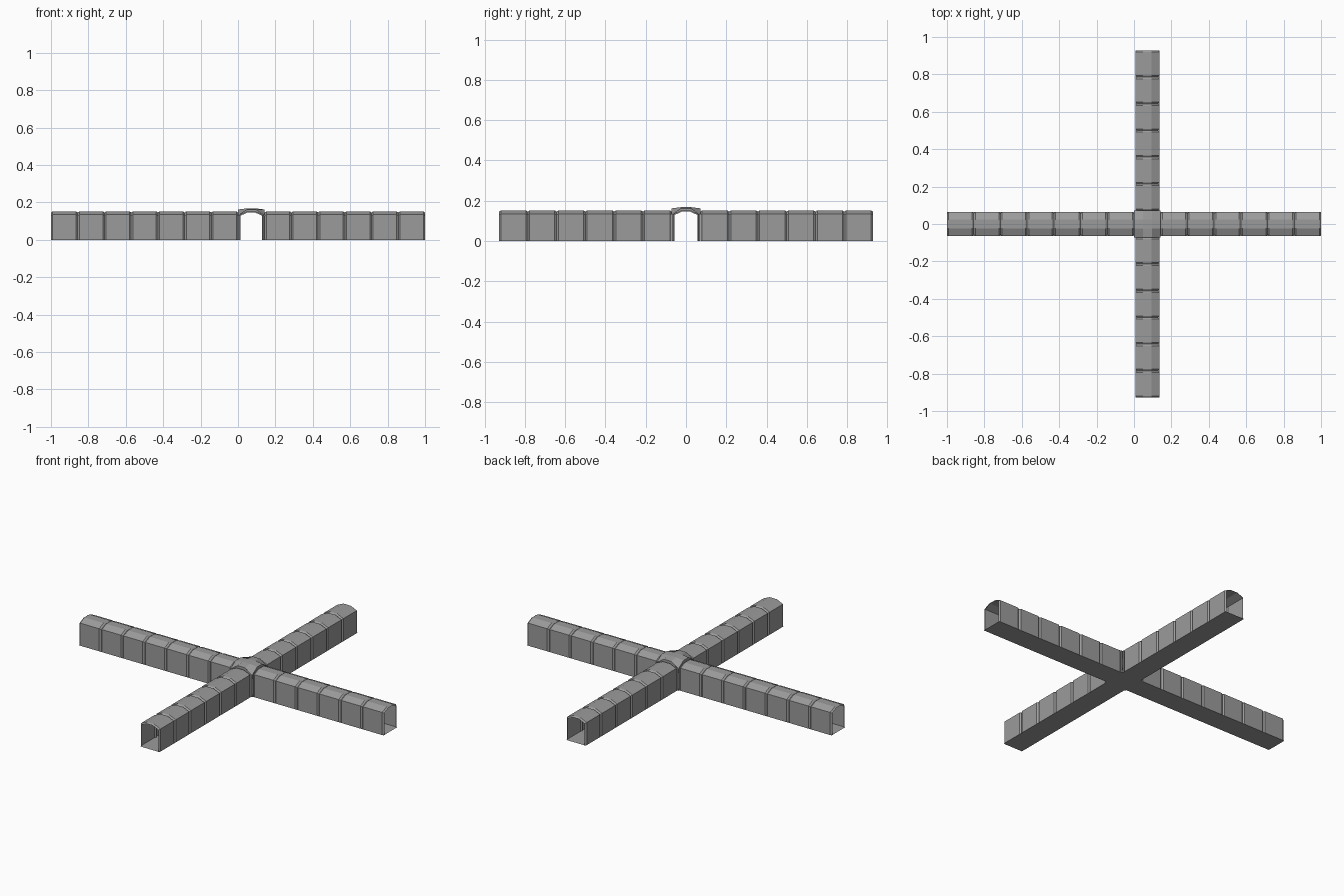
import bpy
import bmesh
from math import pi
from mathutils import Matrix, Vector

if "Cube" in bpy.data.objects:
    bpy.data.objects.remove(bpy.data.objects["Cube"])

CELL = 0.1428          # length of one corridor section
HALF = CELL / 2        # half of the crossing
BEVEL = 0.009          # length of the tapered section ends
CENTRE = Vector((HALF, 0, 0))

grey = bpy.data.materials.new("stone grey")
grey.use_nodes = True
grey.diffuse_color = (0.33, 0.33, 0.33, 1)
grey.node_tree.nodes["Principled BSDF"].inputs["Base Color"].default_value = grey.diffuse_color


def arch(half_width, wall, flat, top):
    """Half-hexagon arch as (across, up) points, from floor to floor."""
    side = [(half_width, 0), (half_width, wall), (flat, top)]
    return side + [(-a, z) for a, z in reversed(side)]


FULL = arch(0.064, 0.134, 0.023, 0.152)
NECK = arch(0.057, 0.129, 0.020, 0.146)
COLLAR = arch(HALF - 0.001, 0.130, 0.024, 0.162)


def loft(bm, stations):
    """Skin a run of (distance, profile) rings along +x."""
    rings = [[bm.verts.new((d, a, z)) for a, z in prof] for d, prof in stations]
    for r, s in zip(rings, rings[1:]):
        for i in range(len(r) - 1):
            bm.faces.new((r[i], s[i], s[i + 1], r[i + 1]))


def finish(name, bm, angle=0):
    bmesh.ops.remove_doubles(bm, verts=bm.verts, dist=0.0001)
    bmesh.ops.transform(bm, matrix=Matrix.Translation(CENTRE) @ Matrix.Rotation(angle, 4, "Z"),
                        verts=bm.verts)
    mesh = bpy.data.meshes.new(name)
    bm.to_mesh(mesh)
    bm.free()
    mesh.materials.append(grey)
    obj = bpy.data.objects.new(name, mesh)
    bpy.context.collection.objects.link(obj)
    return obj


# Four arms of ribbed sections, each with a flat floor
for name, quarter, count in (("left_arm", 0, 6), ("back_arm", 1, 6),
                             ("right_arm", 2, 7), ("front_arm", 3, 6)):
    bm = bmesh.new()
    stations = []
    for n in range(count):
        start = HALF + n * CELL
        end = start + CELL
        stations += [(start, NECK), (start + BEVEL, FULL), (end - BEVEL, FULL), (end, NECK)]
    loft(bm, stations)
    width = FULL[0][0]
    reach = HALF + count * CELL
    bm.faces.new([bm.verts.new(p) for p in ((HALF, width, 0), (reach, width, 0),
                                            (reach, -width, 0), (HALF, -width, 0))])
    finish(name, bm, quarter * pi / 2)

    # Collar framing the arm's opening into the crossing
    bm = bmesh.new()
    loft(bm, [(HALF, COLLAR), (HALF, NECK)])
    finish(name.replace("arm", "collar"), bm, quarter * pi / 2)

# Domed roof over the crossing
bm = bmesh.new()
steps = [-HALF, -COLLAR[2][0], COLLAR[2][0], HALF]
grid = []
for i, x in enumerate(steps):
    row = []
    for j, y in enumerate(steps):
        inner = (i in (1, 2)) + (j in (1, 2))
        row.append(bm.verts.new((x, y, (0.130, 0.162, 0.168)[inner])))
    grid.append(row)
for i in range(3):
    for j in range(3):
        bm.faces.new((grid[i][j], grid[i + 1][j], grid[i + 1][j + 1], grid[i][j + 1]))
finish("crossing_roof", bm)

# Floor of the crossing
bm = bmesh.new()
bm.faces.new([bm.verts.new((x * HALF, y * HALF, 0))
              for x, y in ((-1, -1), (-1, 1), (1, 1), (1, -1))])
finish("crossing_floor", bm)
